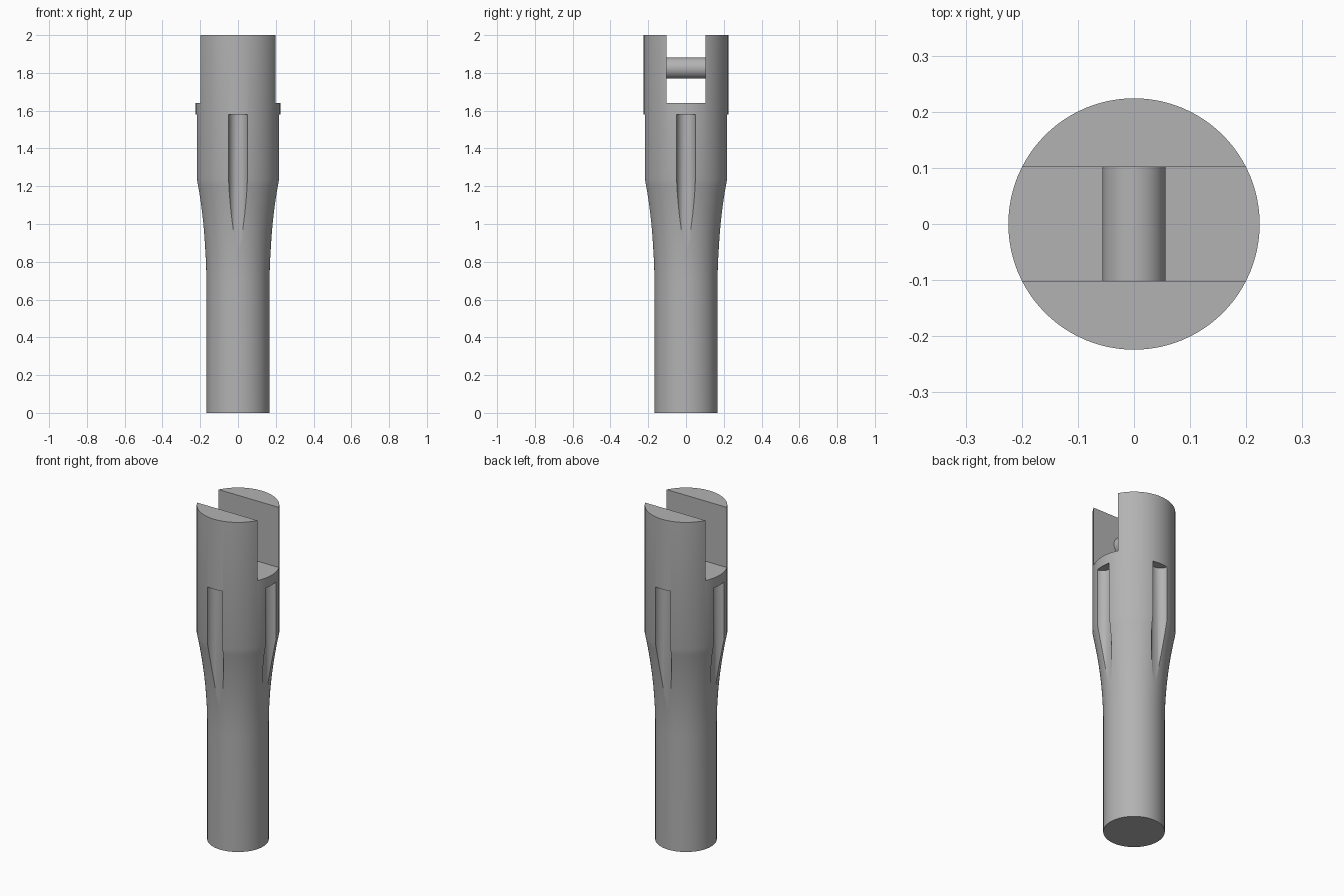
import bpy
import math

cube = bpy.data.objects.get("Cube")
if cube:
    bpy.data.objects.remove(cube, do_unlink=True)

SEGMENTS = 96
SHAFT_R, HEAD_R = 0.167, 0.224
FLARE_START, FLARE_END, TOP = 0.68, 1.24, 2.0
SLOT_HALF, SLOT_FLOOR = 0.102, 1.64
GROOVE_R, GROOVE_TOP = 0.05, 1.58

steel = bpy.data.materials.new("plain grey")
steel.use_nodes = True
grey = (0.45, 0.45, 0.45, 1)
steel.diffuse_color = grey
steel.node_tree.nodes["Principled BSDF"].inputs["Base Color"].default_value = grey


def cylinder(name, radius, depth, location, rotation=(0, 0, 0), sides=SEGMENTS):
    bpy.ops.mesh.primitive_cylinder_add(vertices=sides, radius=radius, depth=depth,
                                        location=location, rotation=rotation)
    obj = bpy.context.object
    obj.name = name
    obj.data.materials.append(steel)
    return obj


def smooth(obj):
    bpy.ops.object.select_all(action="DESELECT")
    obj.select_set(True)
    bpy.context.view_layer.objects.active = obj
    bpy.ops.object.shade_smooth_by_angle(angle=math.radians(30))


def cut(target, cutter):
    cutter.hide_render = True
    mod = target.modifiers.new("cut", "BOOLEAN")
    mod.operation = "DIFFERENCE"
    mod.solver = "EXACT"
    mod.object = cutter
    bpy.context.view_layer.objects.active = target
    bpy.ops.object.modifier_apply(modifier=mod.name)
    bpy.data.objects.remove(cutter, do_unlink=True)


# Body: straight shaft, curved flare and straight head, as one turned profile
profile = [(SHAFT_R, 0)]
STEPS = 14
for i in range(STEPS + 1):
    t = i / STEPS
    profile.append((SHAFT_R + (HEAD_R - SHAFT_R) * t * t,
                    FLARE_START + (FLARE_END - FLARE_START) * t))
profile.append((HEAD_R, TOP))

verts, faces = [], []
for radius, z in profile:
    for s in range(SEGMENTS):
        a = math.tau * s / SEGMENTS
        verts.append((radius * math.cos(a), radius * math.sin(a), z))
for ring in range(len(profile) - 1):
    low, high = ring * SEGMENTS, (ring + 1) * SEGMENTS
    for s in range(SEGMENTS):
        n = (s + 1) % SEGMENTS
        faces.append((low + s, low + n, high + n, high + s))
faces.append(tuple(reversed(range(SEGMENTS))))
faces.append(tuple(range(len(verts) - SEGMENTS, len(verts))))

mesh = bpy.data.meshes.new("body")
mesh.from_pydata(verts, [], faces)
mesh.materials.append(steel)
body = bpy.data.objects.new("body", mesh)
bpy.context.collection.objects.link(body)

# Slot across the head, running left to right
bpy.ops.mesh.primitive_cube_add(size=1, location=(0, 0, SLOT_FLOOR + 0.5))
slot = bpy.context.object
slot.name = "slot_cutter"
slot.scale = (1, 2 * SLOT_HALF, 1)
slot.data.materials.append(steel)
cut(body, slot)

# Four round grooves, fading out where the flare narrows
for i in range(4):
    a = i * math.pi / 2
    depth = GROOVE_TOP - 0.5
    cut(body, cylinder("groove_cutter", GROOVE_R, depth,
                       (HEAD_R * math.cos(a), HEAD_R * math.sin(a), GROOVE_TOP - depth / 2),
                       sides=48))
smooth(body)

# Cross pin bridging the slot
pin = cylinder("cross_pin", 0.056, 2 * SLOT_HALF + 0.02, (0, 0, 1.825),
               (math.pi / 2, 0, 0), 64)
smooth(pin)
